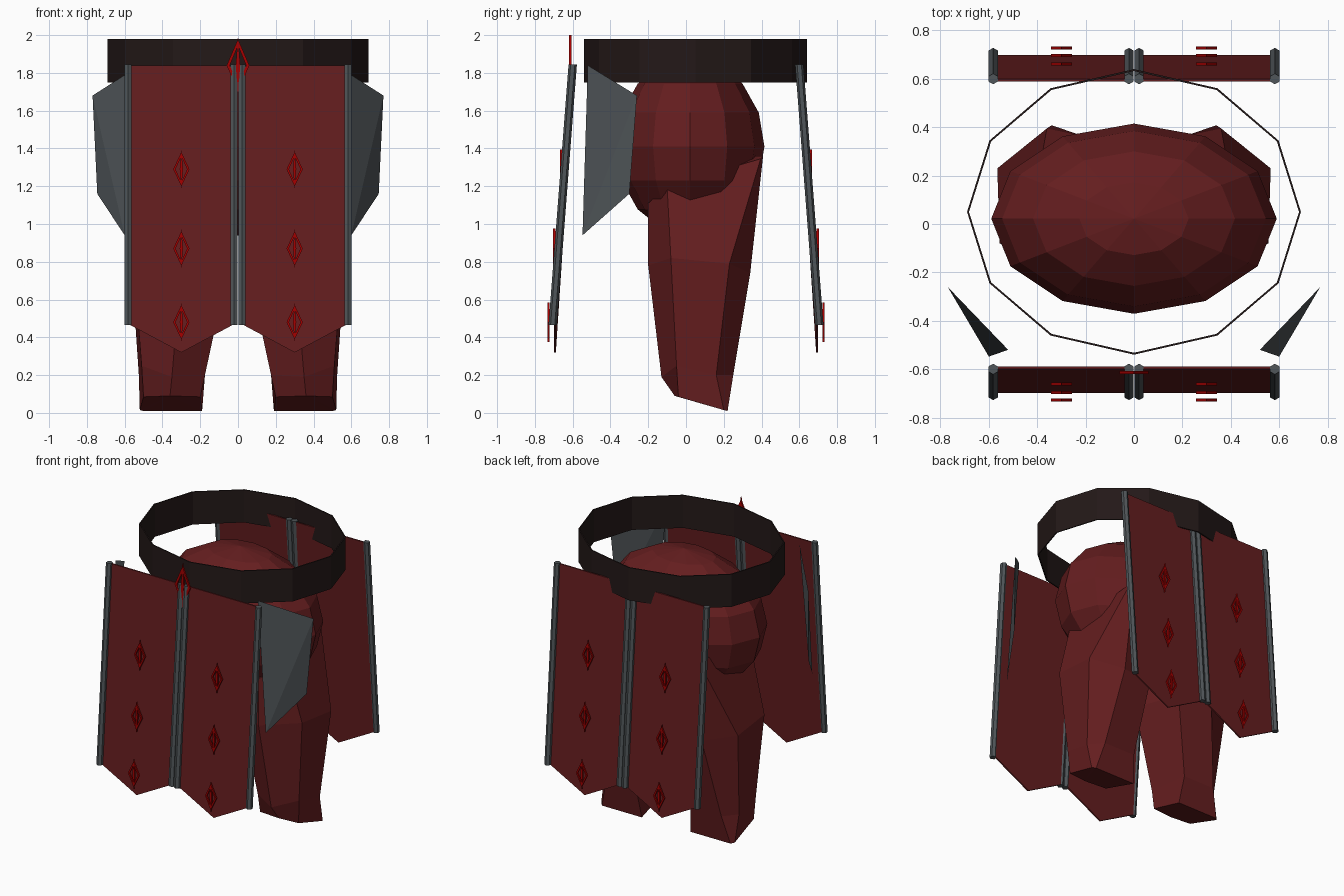
import bpy, bmesh, math
from mathutils import Matrix

if "Cube" in bpy.data.objects:
    bpy.data.objects.remove(bpy.data.objects["Cube"])


def material(name, rgb):
    m = bpy.data.materials.new(name)
    m.diffuse_color = (*rgb, 1)
    m.use_nodes = True
    m.node_tree.nodes["Principled BSDF"].inputs["Base Color"].default_value = m.diffuse_color
    return m


CLOTH = material("dark red cloth", (0.128, 0.0125, 0.0135))
BELT = material("dark leather", (0.017, 0.0095, 0.009))
METAL = material("grey metal", (0.08, 0.092, 0.1))
RED = material("bright red", (0.38, 0.0, 0.0))


def finish(name, bm, mat):
    bmesh.ops.recalc_face_normals(bm, faces=bm.faces)
    me = bpy.data.meshes.new(name)
    bm.to_mesh(me)
    bm.free()
    me.materials.append(mat)
    ob = bpy.data.objects.new(name, me)
    bpy.context.collection.objects.link(ob)
    return ob


def loft(bm, rings, closed=False):
    """Skin equal-length rings; cap the ends unless the loft is closed."""
    vs = [[bm.verts.new(p) for p in r] for r in rings]
    n = len(vs[0])
    pairs = list(zip(vs, vs[1:])) + ([(vs[-1], vs[0])] if closed else [])
    for a, b in pairs:
        for i in range(n):
            j = (i + 1) % n
            bm.faces.new((a[i], a[j], b[j], b[i]))
    if not closed:
        bm.faces.new(vs[0])
        bm.faces.new(vs[-1])


def slope(z):
    """Distance of the hanging panels from the centre at height z."""
    return 0.6 + (1.84 - z) * 0.077


# Belt: thin 12-sided oval band
def oval(rx, ry, z):
    return [(rx * math.cos(i * math.pi / 6), 0.05 + ry * math.sin(i * math.pi / 6), z)
            for i in range(12)]


bm = bmesh.new()
loft(bm, [oval(0.69, 0.59, 1.75), oval(0.69, 0.59, 1.98),
          oval(0.682, 0.582, 1.98), oval(0.682, 0.582, 1.75)], closed=True)
finish("belt", bm, BELT)

# Hips: faceted ellipsoid
bm = bmesh.new()
bmesh.ops.create_uvsphere(bm, u_segments=12, v_segments=8, radius=1,
                          matrix=Matrix.Translation((0, 0.022, 1.41)) @
                          Matrix.Diagonal((0.59, 0.393, 0.47, 1)))
finish("hips", bm, CLOTH)

# Legs: rings of front, outer front, outer back, back, inner back, inner front
LEG = [
    [(0.36, -0.06, 0.09), (0.50, -0.04, 0.085), (0.52, 0.2, 0.015),
     (0.50, 0.22, 0.01), (0.19, 0.22, 0.01), (0.20, -0.04, 0.085)],
    [(0.35, -0.13, 0.19), (0.51, -0.05, 0.25), (0.525, 0.16, 0.2),
     (0.45, 0.25, 0.2), (0.21, 0.25, 0.2), (0.175, -0.03, 0.2)],
    [(0.30, -0.2, 0.78), (0.555, -0.08, 0.82), (0.565, 0.23, 0.79),
     (0.36, 0.34, 0.74), (0.12, 0.3, 0.74), (0.05, -0.05, 0.78)],
    [(0.30, -0.2, 1.11), (0.45, -0.1, 1.2), (0.36, 0.395, 1.345),
     (0.34, 0.408, 1.36), (0.2, 0.36, 1.36), (0.1, -0.05, 1.1)],
]
for side, s in (("left", -1), ("right", 1)):
    bm = bmesh.new()
    loft(bm, [[(s * x, y, z) for x, y, z in r] for r in LEG])
    bmesh.ops.triangulate(bm, faces=[f for f in bm.faces if len(f.verts) > 4])
    finish(side + "_leg", bm, CLOTH)


def diamond(name, x, y, z, w, h):
    """Upright diamond frame with a thin needle down its middle."""
    bm = bmesh.new()
    t = 0.006

    def rhomb(k, d, kz):
        return [(x + k * w, y + d, z), (x, y + d, z + kz * h),
                (x - k * w, y + d, z), (x, y + d, z - kz * h)]
    loft(bm, [rhomb(1, -t, 0.87), rhomb(1, t, 0.87),
              rhomb(0.72, t, 0.65), rhomb(0.72, -t, 0.65)], closed=True)
    loft(bm, [rhomb(0.2, -t, 1), rhomb(0.2, t, 1)])
    finish(name, bm, RED)


# Hanging panels front and back, with trim bars and diamonds
for end, d in (("front", -1), ("back", 1)):
    for side, s in (("left", -1), ("right", 1)):
        tag = end + "_" + side
        outline = [(0.02, 1.84), (0.58, 1.84), (0.58, 0.47), (0.3, 0.32), (0.02, 0.47)]
        bm = bmesh.new()
        # the pointed hem hangs straight down
        loft(bm, [[(s * x, d * (min(slope(z), 0.7) - 0.006 + o), z) for x, z in outline]
                  for o in (-0.005, 0.005)])
        finish(tag + "_panel", bm, CLOTH)

        for pos, cx in (("inner", 0.021), ("outer", 0.582)):
            section = [(0, -0.022), (0.019, -0.011), (0.019, 0.011),
                       (0, 0.022), (-0.019, 0.011), (-0.019, -0.011)]
            bm = bmesh.new()
            loft(bm, [[(s * (cx + a), d * (slope(z) + b), z) for a, b in section]
                      for z in (0.465, 1.845)])
            finish(tag + "_" + pos + "_trim", bm, METAL)

        for i, (z, y) in enumerate(((1.29, 0.662), (0.87, 0.697), (0.48, 0.728))):
            diamond(f"{tag}_diamond_{i + 1}", s * 0.3, d * y, z, 0.043, 0.105)

# Larger diamond at the front of the belt
diamond("belt_emblem", 0, -0.613, 1.84, 0.06, 0.16)

# Folded metal hip guards
for side, s in (("left", -1), ("right", 1)):
    bm = bmesh.new()
    a, b, c, e = [bm.verts.new((s * x, y, z)) for x, y, z in (
        (0.52, -0.52, 1.84), (0.77, -0.26, 1.68), (0.745, -0.3, 1.16), (0.6, -0.548, 0.94))]
    # two outer facets and two inner ones close the thin wedge
    for tri in ((a, b, e), (b, c, e), (a, c, b), (a, e, c)):
        bm.faces.new(tri)
    finish(side + "_hip_guard", bm, METAL)
